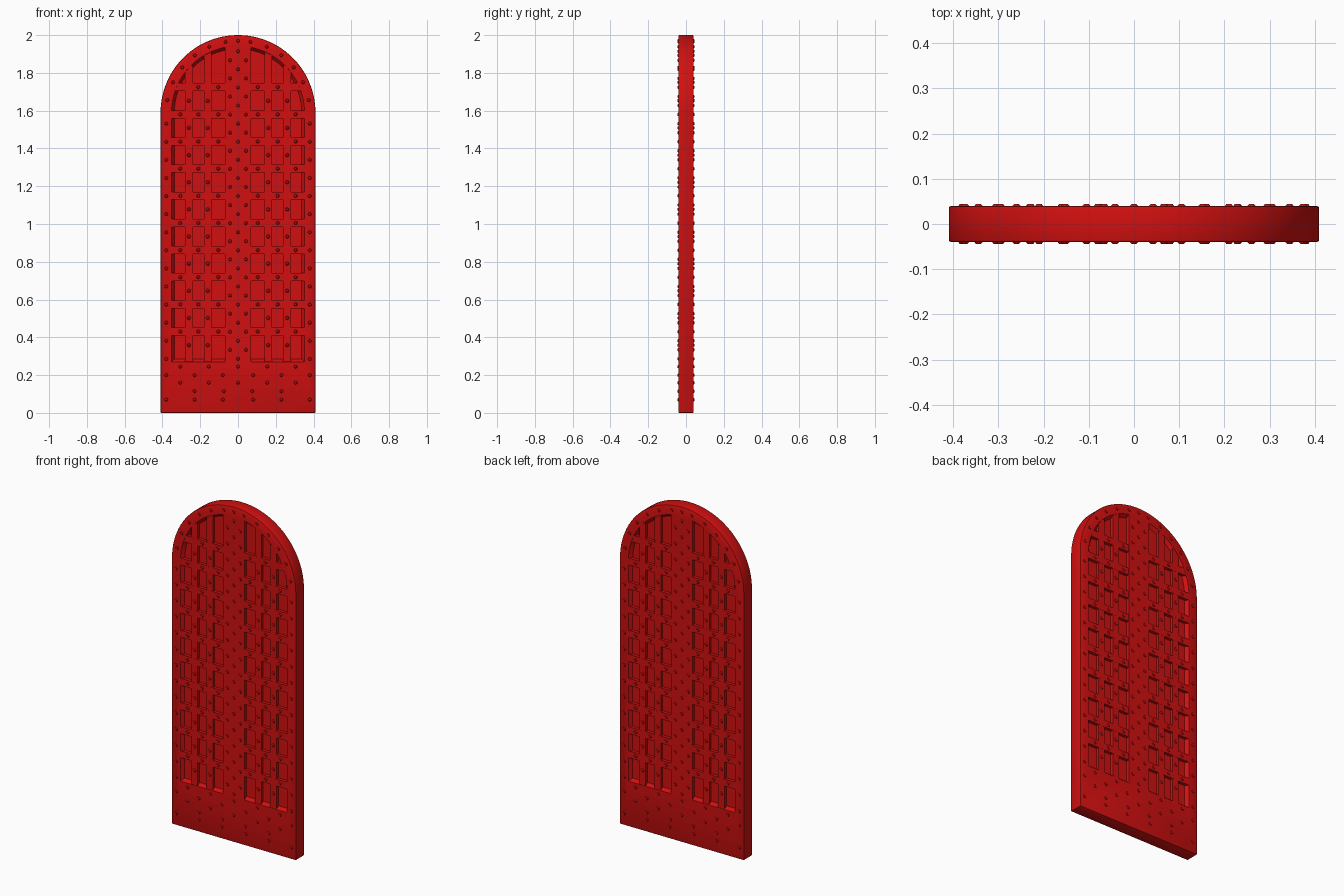
import bpy, bmesh, math
from mathutils import Matrix, Vector

cube = bpy.data.objects.get("Cube")
if cube:
    bpy.data.objects.remove(cube, do_unlink=True)

HALF_W, HALF_T, SPRING = 0.41, 0.04, 1.59
DEPTH = 0.019          # recess depth on each face
BAR_Z = [0.431 + 0.1437 * k for k in range(10)]
BAR_X = [0.16, 0.26]
BAR = 0.042            # lattice bar width

red = bpy.data.materials.new("door red")
red.use_nodes = True
red.diffuse_color = (0.64, 0.005, 0.005, 1)
red.node_tree.nodes["Principled BSDF"].inputs["Base Color"].default_value = red.diffuse_color


def finish(bm, name):
    bmesh.ops.recalc_face_normals(bm, faces=bm.faces)
    mesh = bpy.data.meshes.new(name)
    bm.to_mesh(mesh)
    bm.free()
    mesh.materials.append(red)
    obj = bpy.data.objects.new(name, mesh)
    bpy.context.collection.objects.link(obj)
    return obj


def select(obj):
    bpy.ops.object.select_all(action="DESELECT")
    obj.select_set(True)
    bpy.context.view_layer.objects.active = obj


def loft(bm, ring_a, ring_b):
    """Closed prism between two rings of equal length."""
    a = [bm.verts.new(p) for p in ring_a]
    b = [bm.verts.new(p) for p in ring_b]
    bm.faces.new(a)
    bm.faces.new(b[::-1])
    for i in range(len(a)):
        j = (i + 1) % len(a)
        bm.faces.new((a[j], a[i], b[i], b[j]))


def box(bm, x, z, width, height, thick):
    bmesh.ops.create_cube(bm, size=1, matrix=Matrix.Translation((x, 0, z))
                          @ Matrix.Diagonal((width, thick, height, 1)))


def arch_ring(y):
    pts = [(-HALF_W, y, 0), (HALF_W, y, 0)]
    for i in range(49):
        t = math.pi * i / 48
        pts.append((HALF_W * math.cos(t), y, SPRING + HALF_W * math.sin(t)))
    return pts


def recess_ring(sx, y, grow):
    """Half-arch opening beside the middle stile, grown on its outer sides."""
    x0, r, z0 = 0.07, 0.337 + grow, 0.285 - grow
    pts = [(sx * x0, y, z0), (sx * r, y, z0)]
    end = math.acos(x0 / r)
    for i in range(21):
        t = end * i / 20
        pts.append((sx * r * math.cos(t), y, SPRING + r * math.sin(t)))
    return pts


# Arched slab with softened rim
bm = bmesh.new()
loft(bm, arch_ring(-HALF_T), arch_ring(HALF_T))
door = finish(bm, "door_slab")

# Sloped recesses on both faces
bm = bmesh.new()
for sx in (-1, 1):
    for sy in (-1, 1):
        loft(bm, recess_ring(sx, sy * (HALF_T - DEPTH), 0),
             recess_ring(sx, sy * (HALF_T + DEPTH), 0.03))
cutter = finish(bm, "recess_cutter")
cutter.hide_render = True

bevel = door.modifiers.new("rim", "BEVEL")
bevel.width, bevel.segments, bevel.angle_limit = 0.005, 2, math.radians(60)
cut = door.modifiers.new("recesses", "BOOLEAN")
cut.object, cut.solver = cutter, "EXACT"
select(door)
for name in ("rim", "recesses"):
    bpy.ops.object.modifier_apply(modifier=name)
bpy.data.objects.remove(cutter, do_unlink=True)
select(door)
bpy.ops.object.shade_smooth_by_angle(angle=math.radians(25))

# Lattice bars, just under flush with the frame
bm = bmesh.new()
for sx in (-1, 1):
    for z in BAR_Z:
        reach = math.sqrt(0.36 ** 2 - max(0, z - SPRING) ** 2)
        box(bm, sx * (0.05 + reach) / 2, z, reach - 0.05, BAR, 2 * HALF_T - 0.001)
    for x in BAR_X:
        top = SPRING + math.sqrt(0.36 ** 2 - x ** 2)
        box(bm, sx * x, (0.26 + top) / 2, BAR, top - 0.26, 2 * HALF_T - 0.002)
finish(bm, "lattice_bars")

# Rivet positions on the right half; mirrored across x and both faces
spots = set()
step = 0.0958
for k in range(18):
    z = 0.286 + step * k
    spots.add((0, z))                          # middle stile
    if k < 17:
        spots.add((0.042, z + step / 2))
    if z < SPRING:
        spots.add((0.38, z))                   # outer stile
for degrees in (0, 10, 23.5, 37, 51, 65, 80):  # arched rim
    t = math.radians(degrees)
    spots.add((0.38 * math.sin(t), SPRING + 0.38 * math.cos(t)))
for i, z in enumerate(BAR_Z):                  # lattice
    spots.update((x, z) for x in (0.105, 0.21, 0.305) if i < 9 or x < 0.3)
    spots.update((x, z - 0.072) for x in BAR_X)
for z in (0.07, 0.2):                          # kick panel
    spots.update((x, z) for x in (0.08, 0.23, 0.38))
for z in (0.115, 0.16, 0.245):
    shift = 0.075 if z == 0.115 else 0
    spots.update((x + shift, z) for x in (0, 0.155, 0.305) if x + shift < 0.36)

bm = bmesh.new()
for x, z in sorted(spots):
    for px in {x, -x}:
        for sy in (-1, 1):
            turn = Matrix.Rotation(sy * -math.pi / 2, 4, "X")
            place = Matrix.Translation(Vector((px, sy * (HALF_T + 0.001), z)))
            bmesh.ops.create_cone(bm, cap_ends=True, segments=10, radius1=0.011,
                                  radius2=0.006, depth=0.006, matrix=place @ turn)
rivets = finish(bm, "rivets")
